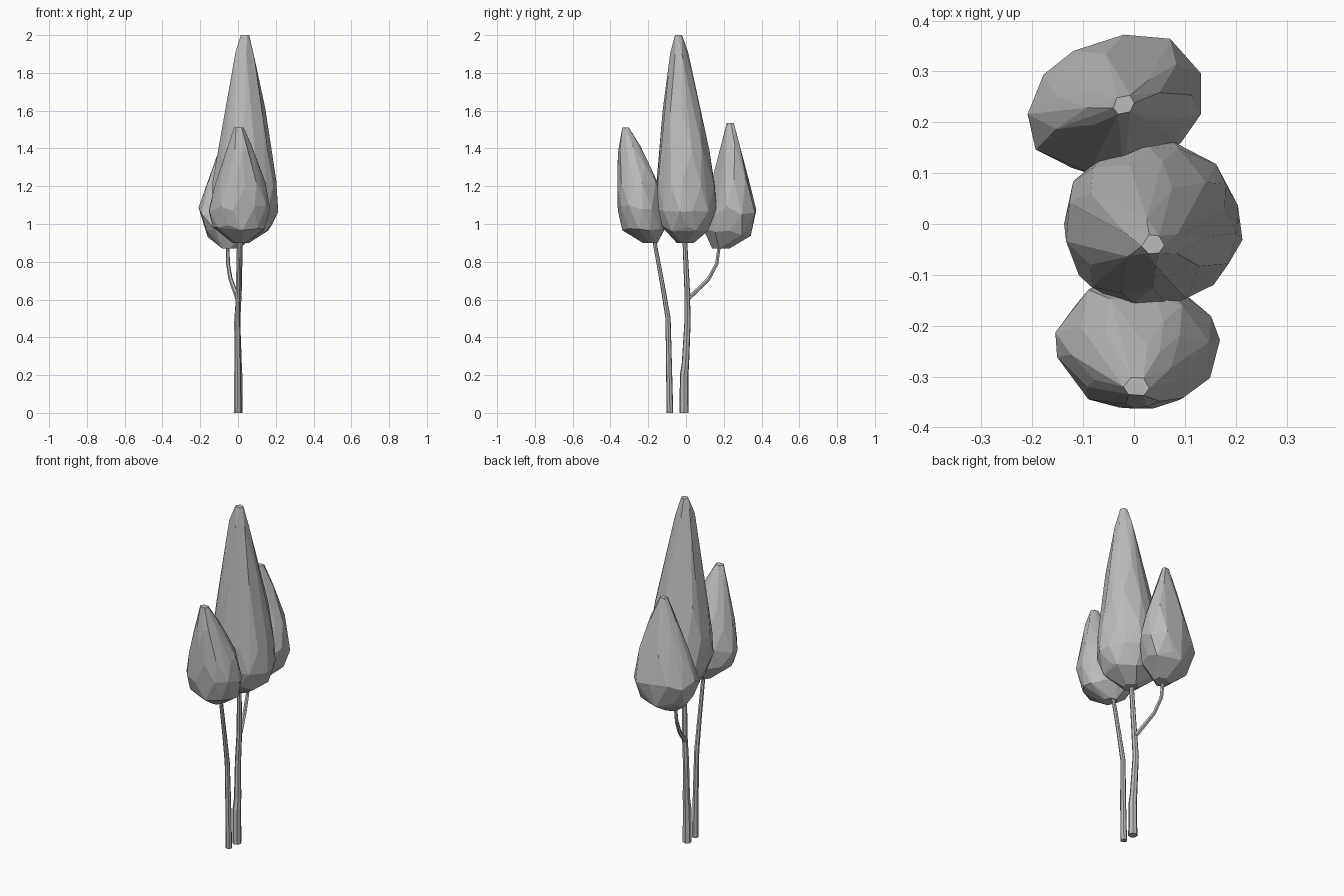
import bpy, bmesh, math, random
from mathutils import Vector

old = bpy.data.objects.get("Cube")
if old:
    bpy.data.objects.remove(old, do_unlink=True)

random.seed(4)
GREY = (0.5, 0.5, 0.5, 1)
grey = bpy.data.materials.new("plain grey")
grey.use_nodes = True
grey.diffuse_color = GREY
grey.node_tree.nodes["Principled BSDF"].inputs["Base Color"].default_value = GREY


def finish(name, bm):
    bmesh.ops.recalc_face_normals(bm, faces=bm.faces)
    mesh = bpy.data.meshes.new(name)
    bm.to_mesh(mesh)
    bm.free()
    mesh.materials.append(grey)
    obj = bpy.data.objects.new(name, mesh)
    bpy.context.collection.objects.link(obj)
    return obj


def crown(name, rings, sides=11, skew=0.0):
    """Faceted hull around rings of (z, x min, x max, y min, y max)."""
    bm = bmesh.new()
    for i, (z, x0, x1, y0, y1) in enumerate(rings):
        n = sides if x1 - x0 > 0.12 else 6
        for k in range(n):
            a = math.tau * (k + 0.5 * (i % 2) + random.uniform(-0.2, 0.2)) / n
            r = random.uniform(0.98, 1.04)
            dx = (x1 - x0) / 2 * math.cos(a) * r
            dy = (y1 - y0) / 2 * math.sin(a) * r
            dz = 0 if i in (0, len(rings) - 1) else random.uniform(-0.02, 0.02)
            bm.verts.new(((x0 + x1) / 2 + dx, (y0 + y1) / 2 + dy + skew * dx, z + dz))
    hull = bmesh.ops.convex_hull(bm, input=bm.verts)
    loose = [v for v in bm.verts if not v.link_faces]
    bmesh.ops.delete(bm, geom=loose, context='VERTS')
    # merge nearly flat neighbours into larger facets
    bmesh.ops.dissolve_limit(bm, angle_limit=math.radians(7), verts=bm.verts, edges=bm.edges)
    return finish(name, bm)


def stem(name, path, sides=7):
    """Tapered tube through points of (x, y, z, radius)."""
    bm = bmesh.new()
    pts = [Vector(p[:3]) for p in path]
    loops = []
    for i, p in enumerate(pts):
        d = pts[min(i + 1, len(pts) - 1)] - pts[max(i - 1, 0)]
        if i == 0 and p.z == 0:
            d = Vector((0, 0, 1))
        q = Vector((0, 0, 1)).rotation_difference(d.normalized())
        loops.append([bm.verts.new(p + q @ Vector((math.cos(math.tau * k / sides),
                      math.sin(math.tau * k / sides), 0)) * path[i][3]) for k in range(sides)])
    for a, b in zip(loops, loops[1:]):
        for k in range(sides):
            m = (k + 1) % sides
            bm.faces.new((a[k], a[m], b[m], b[k]))
    bm.faces.new(loops[0])
    bm.faces.new(loops[-1])
    return finish(name, bm)


# Foliage
crown("middle_crown", [
    (2.0, 0.015, 0.06, -0.06, -0.02),
    (1.9, -0.02, 0.09, -0.085, 0.01),
    (1.6, -0.065, 0.145, -0.125, 0.075),
    (1.4, -0.10, 0.18, -0.145, 0.125),
    (1.22, -0.135, 0.205, -0.16, 0.155),
    (1.08, -0.14, 0.21, -0.16, 0.16),
    (0.98, -0.10, 0.17, -0.13, 0.12),
    (0.9, -0.02, 0.06, -0.05, 0.04)])
crown("front_crown", [
    (1.51, -0.02, 0.03, -0.34, -0.3),
    (1.4, -0.05, 0.075, -0.36, -0.24),
    (1.3, -0.085, 0.11, -0.365, -0.185),
    (1.2, -0.12, 0.145, -0.365, -0.14),
    (1.08, -0.155, 0.17, -0.365, -0.11),
    (0.98, -0.13, 0.14, -0.34, -0.1),
    (0.9, -0.03, 0.04, -0.23, -0.15)])
crown("back_crown", [
    (1.535, -0.04, 0.0, 0.215, 0.255),
    (1.4, -0.09, 0.05, 0.185, 0.29),
    (1.22, -0.16, 0.11, 0.145, 0.34),
    (1.07, -0.21, 0.14, 0.10, 0.37),
    (0.95, -0.17, 0.1, 0.095, 0.34),
    (0.87, -0.09, 0.01, 0.14, 0.23)], skew=0.15)

# Stems
stem("middle_trunk", [
    (0, -0.01, 0, 0.025), (0, -0.01, 0.2, 0.023), (0, -0.003, 0.26, 0.02),
    (-0.005, 0.008, 0.48, 0.017), (0.005, 0.006, 0.65, 0.015), (0.015, -0.01, 1.0, 0.012)])
stem("front_trunk", [
    (0, -0.085, 0, 0.018), (0, -0.09, 0.25, 0.016), (-0.003, -0.095, 0.5, 0.014),
    (0, -0.125, 0.68, 0.012), (0.005, -0.18, 0.98, 0.01)])
stem("back_branch", [
    (0, 0.005, 0.6, 0.013), (-0.018, 0.06, 0.65, 0.012), (-0.04, 0.12, 0.71, 0.011),
    (-0.053, 0.163, 0.79, 0.01), (-0.055, 0.185, 0.95, 0.009)], sides=6)
